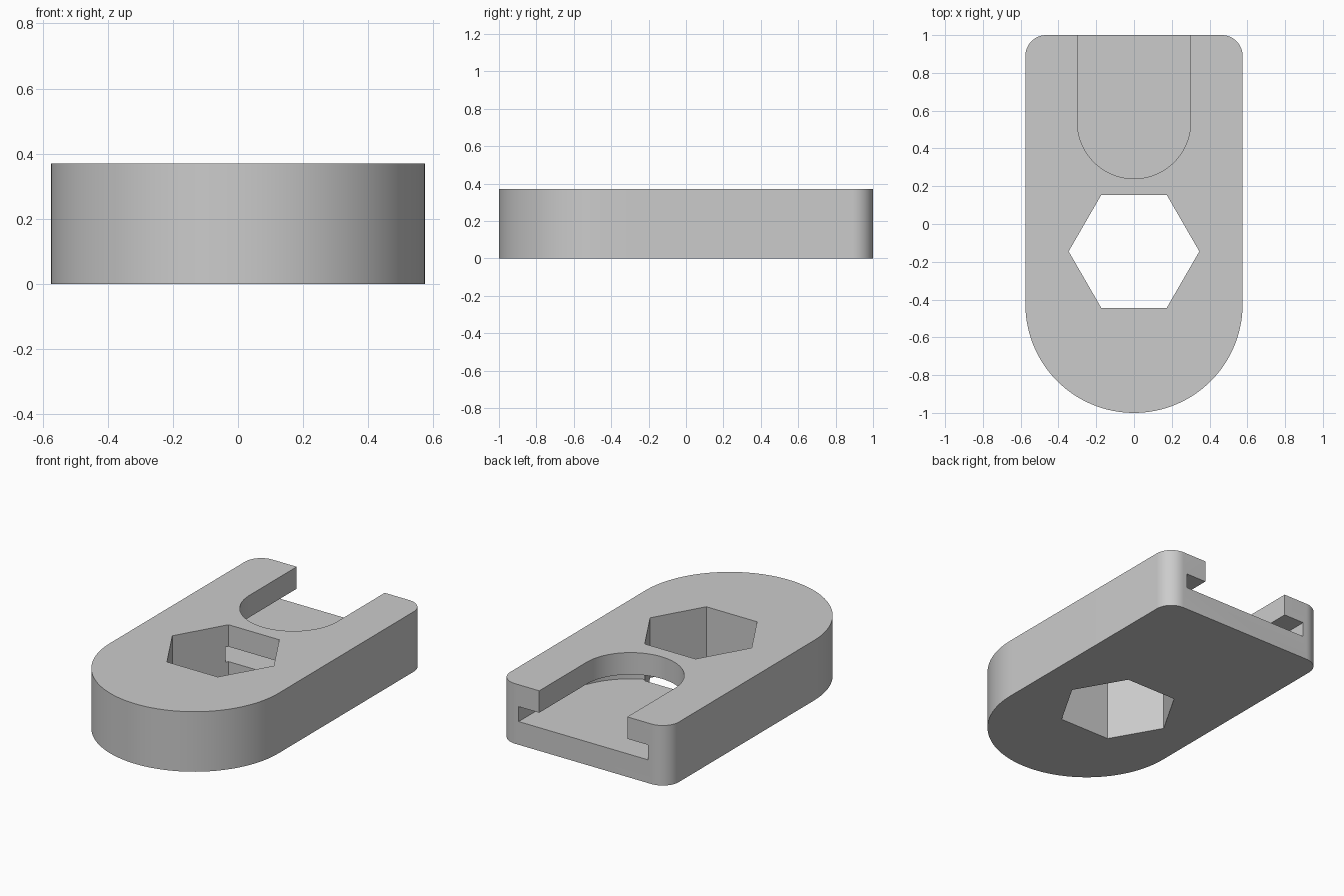
import bpy
import bmesh
from math import cos, sin, pi, radians

cube = bpy.data.objects.get("Cube")
if cube:
    bpy.data.objects.remove(cube, do_unlink=True)

HEIGHT = 0.37
HALF_WIDTH = 0.575
CORNER = 0.11
SLOT_Y = 0.54
HEX_Y = -0.145

grey = bpy.data.materials.new("light grey")
grey.use_nodes = True
grey.diffuse_color = (0.6, 0.6, 0.6, 1)
grey.node_tree.nodes["Principled BSDF"].inputs["Base Color"].default_value = (0.6, 0.6, 0.6, 1)


def arc(cx, cy, r, start, end, steps):
    """Points along an arc, angles in degrees."""
    angles = [radians(start + (end - start) * i / steps) for i in range(steps + 1)]
    return [(cx + r * cos(a), cy + r * sin(a)) for a in angles]


def prism(name, outline, z0, z1):
    """Extrude a counter-clockwise outline from z0 to z1."""
    bm = bmesh.new()
    base = bm.faces.new([bm.verts.new((x, y, z0)) for x, y in outline])
    top = bmesh.ops.extrude_face_region(bm, geom=[base], use_keep_orig=True)
    verts = [v for v in top["geom"] if isinstance(v, bmesh.types.BMVert)]
    bmesh.ops.translate(bm, verts=verts, vec=(0, 0, z1 - z0))
    bmesh.ops.recalc_face_normals(bm, faces=bm.faces)
    mesh = bpy.data.meshes.new(name)
    bm.to_mesh(mesh)
    bm.free()
    obj = bpy.data.objects.new(name, mesh)
    bpy.context.collection.objects.link(obj)
    mesh.materials.append(grey)
    return obj


def slot_outline(r):
    """Round-ended channel running out through the back."""
    return arc(0, SLOT_Y, r, 180, 360, 64) + [(r, 1.2), (-r, 1.2)]


# Body: round front, square back with small rounded corners
outline = arc(0, HALF_WIDTH - 1, HALF_WIDTH, 180, 360, 96)
outline += arc(HALF_WIDTH - CORNER, 1 - CORNER, CORNER, 0, 90, 16)
outline += arc(CORNER - HALF_WIDTH, 1 - CORNER, CORNER, 90, 180, 16)
body = prism("slotted_body", outline, 0, HEIGHT)

# Cutters: hexagonal through hole, wide undercut, narrow upper slot
hexagon = arc(0, HEX_Y, 0.346, 0, 300, 5)
cutters = [
    prism("hex_hole_cutter", hexagon, -0.2, 0.6),
    prism("undercut_cutter", slot_outline(0.44), 0.143, 0.235),
    prism("upper_slot_cutter", slot_outline(0.3), 0.19, 0.6),
]

bpy.ops.object.select_all(action="DESELECT")
body.select_set(True)
bpy.context.view_layer.objects.active = body
for cutter in cutters:
    cutter.hide_render = True
    mod = body.modifiers.new(cutter.name, "BOOLEAN")
    mod.operation = "DIFFERENCE"
    mod.solver = "EXACT"
    mod.object = cutter
    bpy.ops.object.modifier_apply(modifier=mod.name)
    bpy.data.objects.remove(cutter, do_unlink=True)

bpy.ops.object.shade_smooth_by_angle(angle=radians(30))
